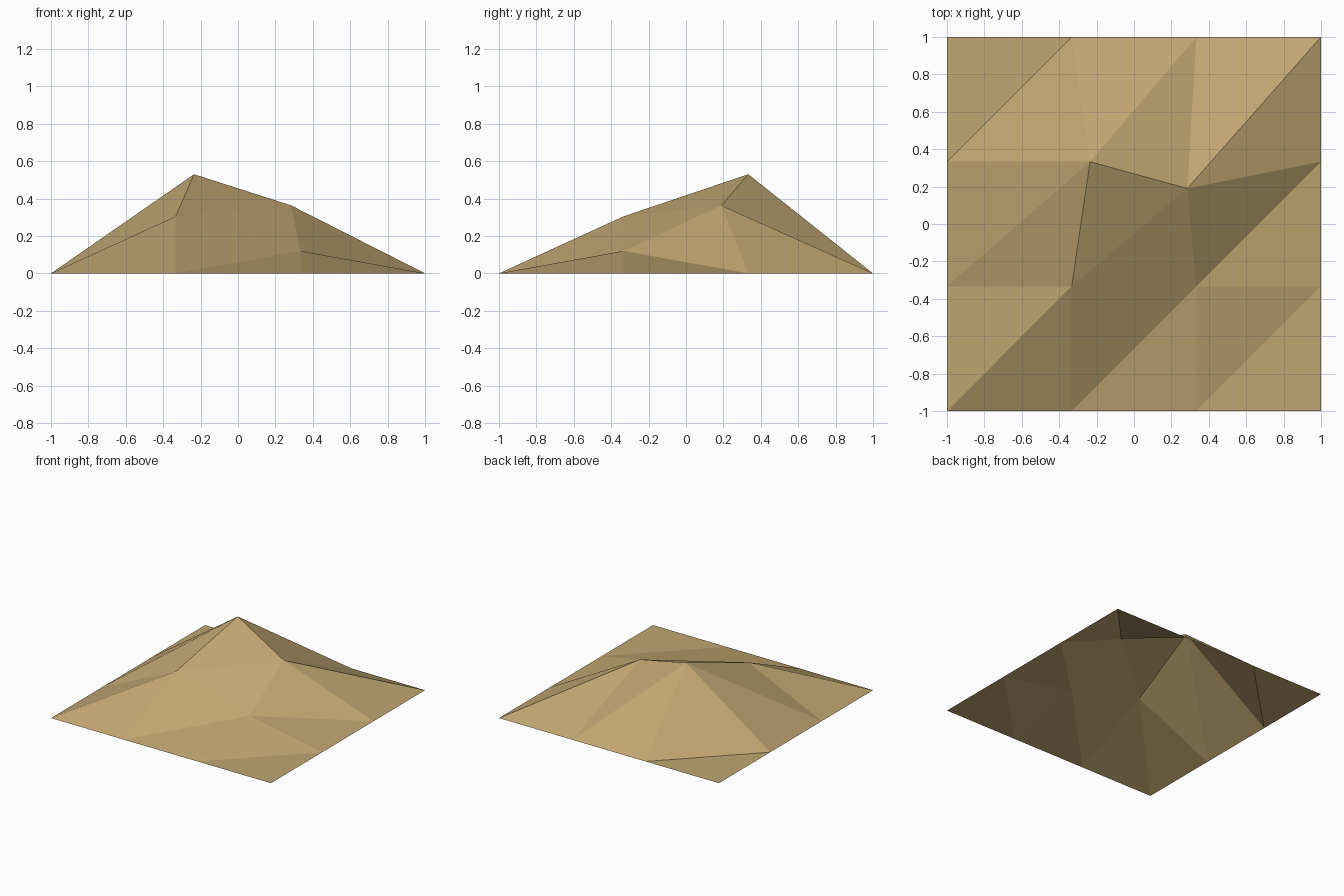
import bpy
import bmesh
from mathutils import Vector

cube = bpy.data.objects.get("Cube")
if cube:
    bpy.data.objects.remove(cube, do_unlink=True)

# Sand colour
sand = bpy.data.materials.new("sand")
sand.use_nodes = True
colour = (0.53, 0.38, 0.165, 1)
sand.diffuse_color = colour
bsdf = sand.node_tree.nodes["Principled BSDF"]
bsdf.inputs["Base Color"].default_value = colour
bsdf.inputs["Roughness"].default_value = 0.9

# Flat square sheet of three by three cells, open underneath
bm = bmesh.new()
bmesh.ops.create_grid(bm, x_segments=3, y_segments=3, size=1)

# Split every cell along the same diagonal
for face in list(bm.faces):
    ordered = sorted(face.verts, key=lambda v: v.co.x + v.co.y)
    bmesh.utils.face_split(face, ordered[0], ordered[-1])

# Raise the four inner points into the mound, keyed by (right half, back half)
peaks = {
    (False, False): (-0.333, -0.333, 0.305),
    (True, False): (0.333, -0.333, 0.12),
    (False, True): (-0.235, 0.333, 0.53),
    (True, True): (0.285, 0.19, 0.363),
}
for v in bm.verts:
    if not v.is_boundary:
        v.co = Vector(peaks[v.co.x > 0, v.co.y > 0])

# Faces point upward and stay flat shaded
for face in bm.faces:
    face.normal_update()
    if face.normal.z < 0:
        face.normal_flip()
    face.smooth = False

mesh = bpy.data.meshes.new("sand_mound")
bm.to_mesh(mesh)
bm.free()
mesh.materials.append(sand)
mound = bpy.data.objects.new("sand_mound", mesh)
bpy.context.collection.objects.link(mound)
